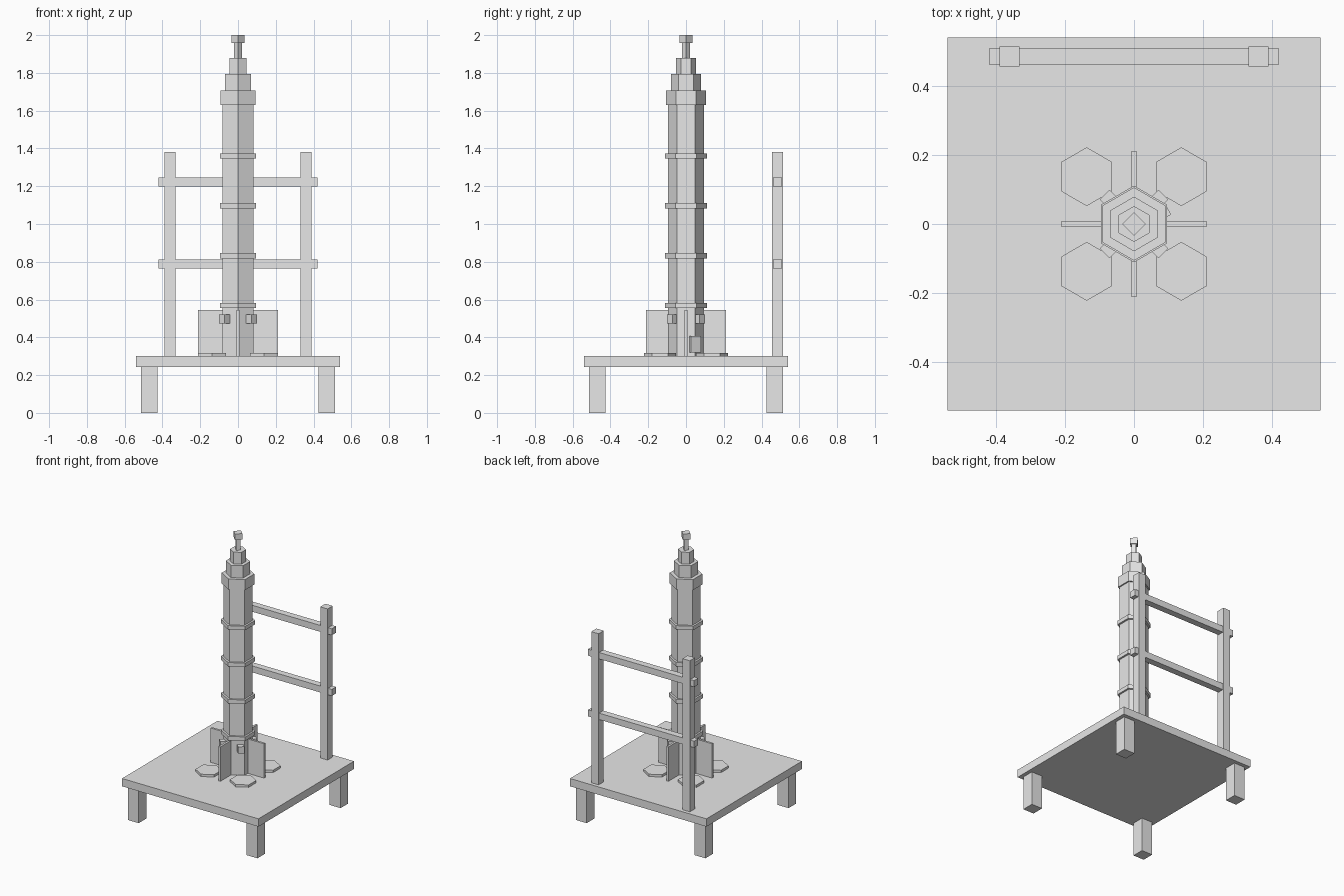
import bpy
import math

if "Cube" in bpy.data.objects:
    bpy.data.objects.remove(bpy.data.objects["Cube"])

grey = bpy.data.materials.new("plain_grey")
grey.diffuse_color = (0.8, 0.8, 0.8, 1)
grey.use_nodes = True
grey.node_tree.nodes["Principled BSDF"].inputs["Base Color"].default_value = grey.diffuse_color


def finish(name):
    ob = bpy.context.object
    ob.name = name
    ob.data.materials.append(grey)
    return ob


def box(name, size, loc, angle=0):
    """Box of a given size, centred on loc, turned about z."""
    bpy.ops.mesh.primitive_cube_add(size=1, location=loc,
                                    rotation=(0, 0, math.radians(angle)))
    bpy.context.object.scale = size
    return finish(name)


def prism(name, sides, radius, z0, z1, x=0, y=0):
    """Upright prism with one corner pointing along y."""
    bpy.ops.mesh.primitive_cylinder_add(vertices=sides, radius=radius, depth=z1 - z0,
                                        location=(x, y, (z0 + z1) / 2))
    return finish(name)


FLOOR = 0.30
SIGNS = [(sx, sy) for sx in (-1, 1) for sy in (-1, 1)]

# Launch table and its legs
box("platform", (1.08, 1.08, 0.056), (0, 0, FLOOR - 0.028))
for sx, sy in SIGNS:
    box("platform_leg", (0.086, 0.086, 0.245), (sx * 0.47, sy * 0.47, 0.1225))

# Support frame along the back edge
for sx in (-1, 1):
    box("frame_post", (0.058, 0.058, 1.084), (sx * 0.361, 0.485, 0.839))
for z in (0.788, 1.222):
    box("frame_rail", (0.84, 0.047, 0.046), (0, 0.485, z))

# Rocket body and raised bands
prism("rocket_body", 6, 0.096, FLOOR, 1.64)
for i in range(4):
    z = 0.568 + i * 0.264
    prism("body_band", 6, 0.111, z - 0.014, z + 0.014)

# Stepped nose
prism("nose_base", 6, 0.106, 1.63, 1.706)
prism("nose_middle", 6, 0.079, 1.706, 1.794)
prism("nose_upper", 6, 0.052, 1.794, 1.878)
prism("nose_mast", 4, 0.021, 1.878, 1.957)
prism("nose_cap", 4, 0.034, 1.957, 2.0)

# Four fins, crossing through the body
for angle in range(0, 360, 90):
    a = math.radians(angle)
    box("fin", (0.15, 0.015, 0.246),
        (0.136 * math.cos(a), 0.136 * math.sin(a), FLOOR + 0.123), angle)

# Blast pads on the floor and clamps on the body, one per quadrant
for sx, sy in SIGNS:
    prism("blast_pad", 6, 0.085, FLOOR, 0.317, sx * 0.137, sy * 0.137)
    box("clamp", (0.04, 0.04, 0.048), (sx * 0.071, sy * 0.071, 0.496), 45)

# Small hatch on the rear right corner of the body
a = math.radians(30)
box("hatch", (0.02, 0.06, 0.088), (0.097 * math.cos(a), 0.097 * math.sin(a), 0.363), 30)
